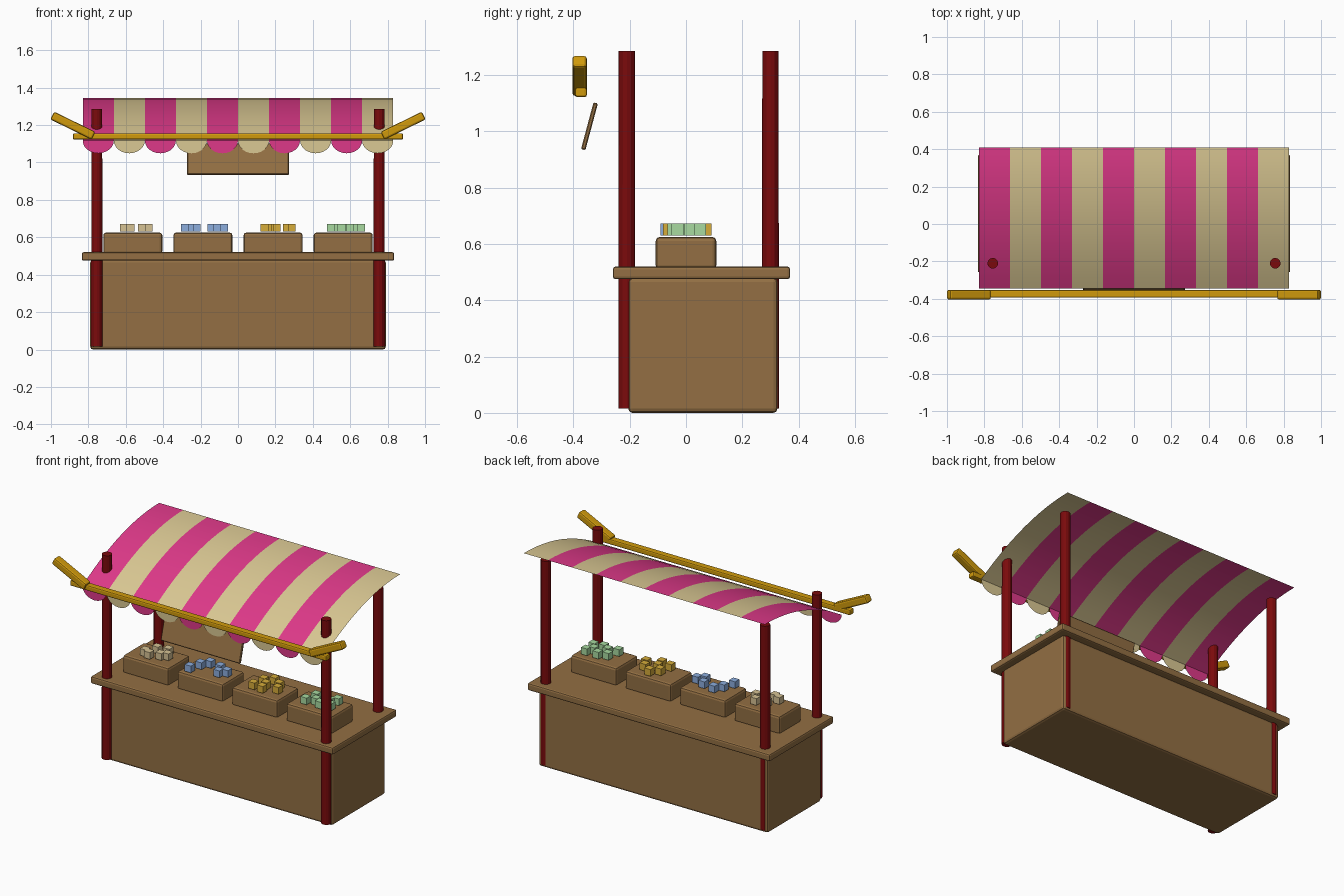
import bpy, bmesh, math
from mathutils import Matrix, Vector

old = bpy.data.objects.get("Cube")
if old:
    bpy.data.objects.remove(old, do_unlink=True)


def material(name, *srgb):
    lin = [((c / 255 + 0.055) / 1.055) ** 2.4 if c > 10 else c / 255 / 12.92 for c in srgb]
    m = bpy.data.materials.new(name)
    m.use_nodes = True
    m.diffuse_color = (*lin, 1)
    m.node_tree.nodes["Principled BSDF"].inputs["Base Color"].default_value = (*lin, 1)
    return m


WOOD = material("brown wood", 147, 111, 67)
RED = material("dark red paint", 122, 10, 12)
GOLD = material("golden yellow", 208, 154, 12)
PINK = material("pink cloth", 222, 57, 137)
CREAM = material("cream cloth", 218, 200, 147)
TAN = material("pale tan goods", 214, 194, 148)
BLUE = material("blue goods", 140, 174, 222)
YELLOW = material("yellow goods", 214, 172, 58)
GREEN = material("green goods", 168, 218, 160)


def make_object(name, bm, *mats):
    mesh = bpy.data.meshes.new(name)
    bm.to_mesh(mesh)
    bm.free()
    for m in mats:
        mesh.materials.append(m)
    ob = bpy.data.objects.new(name, mesh)
    bpy.context.collection.objects.link(ob)
    return ob


def box(name, center, size, mat, bevel=0.0, segments=2, tilt=(0, 'X')):
    bm = bmesh.new()
    bmesh.ops.create_cube(bm, size=1, matrix=Matrix.Diagonal((*size, 1)))
    if bevel:
        bmesh.ops.bevel(bm, geom=bm.edges[:], offset=bevel, segments=segments,
                        profile=0.5, affect='EDGES')
    bm.transform(Matrix.Translation(center) @ Matrix.Rotation(tilt[0], 4, tilt[1]))
    return make_object(name, bm, mat)


def post(name, x, y):
    bm = bmesh.new()
    bmesh.ops.create_cone(bm, cap_ends=True, segments=12, radius1=0.03, radius2=0.029,
                          depth=1.27, matrix=Matrix.Translation((x, y, 0.65)))
    return make_object(name, bm, RED)


# Counter and worktop
box("counter_body", (0, 0.06, 0.24), (1.58, 0.53, 0.48), WOOD, 0.015)
box("worktop", (0, 0.055, 0.4975), (1.67, 0.63, 0.045), WOOD, 0.01)

# Four posts; the front pair pokes through the canopy
for side, sx in (("left", 1), ("right", -1)):
    post("front_post_" + side, sx * 0.755, -0.21)
    post("back_post_" + side, sx * 0.755, 0.30)

# Front rail with upswept arms
box("front_rail", (0, -0.373, 1.139), (1.765, 0.042, 0.034), GOLD, 0.008)
for side, sx in (("left", 1), ("right", -1)):
    box("rail_arm_" + side, (sx * 0.883, -0.378, 1.197), (0.245, 0.052, 0.046), GOLD,
        0.01, 2, (-sx * math.radians(26), 'Y'))

# Hanging sign board, tilted back at the top
box("sign_board", (0, -0.343, 1.018), (0.545, 0.016, 0.172), WOOD, 0.004, 1,
    (-math.radians(15), 'X'))

# Striped canopy: a curved cloth sheet
STRIPES, STEPS = 10, 12
HALF, FRONT, BACK = 0.83, -0.345, 0.41
STRIPE = 2 * HALF / STRIPES


def canopy_z(y):
    return 1.345 - 0.4 * (BACK - y) ** 2


bm = bmesh.new()
rows = []
for j in range(STEPS + 1):
    y = FRONT + (BACK - FRONT) * j / STEPS
    rows.append([bm.verts.new((-HALF + STRIPE * i, y, canopy_z(y)))
                 for i in range(STRIPES + 1)])
for low, high in zip(rows, rows[1:]):
    for i in range(STRIPES):
        f = bm.faces.new((low[i], low[i + 1], high[i + 1], high[i]))
        f.material_index = i % 2
        f.smooth = True
make_object("canopy", bm, PINK, CREAM)

# Scalloped valance hanging from the canopy's front edge
bm = bmesh.new()
top = canopy_z(FRONT)
for i in range(STRIPES):
    mid = -HALF + STRIPE * (i + 0.5)
    arc = [math.pi * (1 + k / 12) for k in range(13)]
    f = bm.faces.new([bm.verts.new((mid + STRIPE / 2 * math.cos(a), FRONT,
                                    top + 0.068 * math.sin(a))) for a in arc])
    f.material_index = i % 2
make_object("valance", bm, PINK, CREAM)

# Crates with small cubes of goods: offsets from each crate's middle
goods = {
    "tan": (-0.5625, TAN, [(-0.048, -0.04), (-0.015, 0.03), (0.052, 0.045),
                           (0.085, -0.01), (-0.012, -0.055), (0.05, -0.03)]),
    "blue": (-0.1875, BLUE, [(-0.095, -0.07), (-0.07, 0.0), (-0.035, 0.045),
                             (0.045, 0.03), (0.075, -0.03), (0.112, 0.0)]),
    "yellow": (0.1875, YELLOW, [(-0.045, -0.05), (-0.03, 0.03), (0.012, -0.01),
                                (0.015, 0.07), (0.075, 0.03), (0.1, -0.02), (0.02, -0.06)]),
    "green": (0.5625, GREEN, [(-0.065, -0.045), (-0.045, 0.03), (-0.01, -0.02),
                              (0.01, 0.05), (0.035, -0.045), (0.06, 0.015),
                              (0.09, 0.05), (0.095, -0.03)]),
}
for name, (x, mat, spots) in goods.items():
    box(name + "_crate", (x, 0, 0.5675), (0.315, 0.215, 0.115), WOOD, 0.014)
    bm = bmesh.new()
    for dx, dy in spots:
        bmesh.ops.create_cube(bm, size=0.042,
                              matrix=Matrix.Translation((x + dx, dy, 0.651)))
    bm.transform(Matrix.Translation(Vector((0, 0, 0))))
    make_object(name + "_goods", bm, mat)
